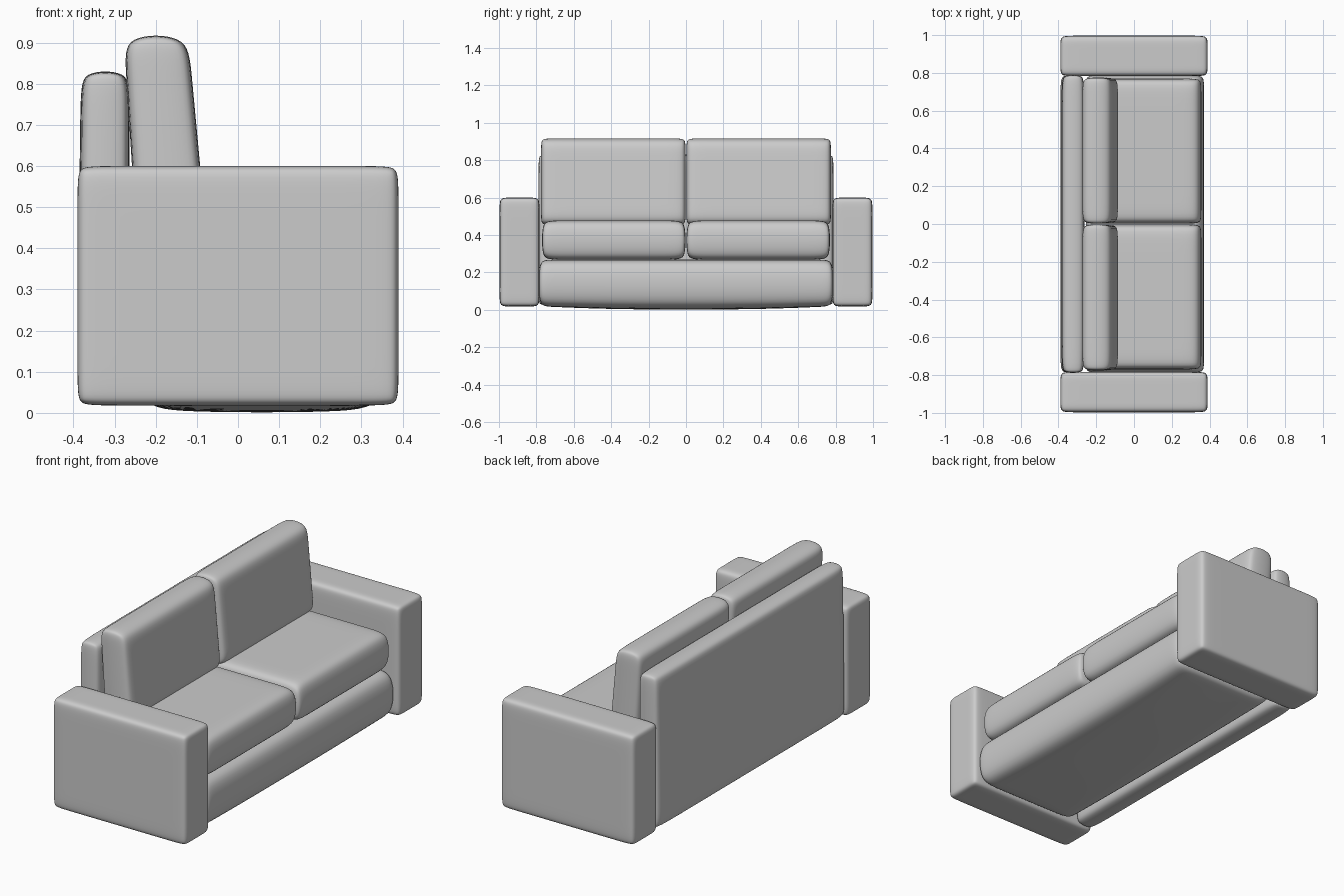
import bpy, bmesh
from mathutils import Vector

if "Cube" in bpy.data.objects:
    bpy.data.objects.remove(bpy.data.objects["Cube"])


def pad(name, lo, hi, inset, shape=None, extra_y=()):
    """Soft block: a cube with holding loops (inset per axis, 0 = fully round) and subdivision."""
    bm = bmesh.new()
    bmesh.ops.create_cube(bm, size=1)
    for v in bm.verts:
        v.co = Vector([(lo[i] + hi[i]) / 2 + v.co[i] * (hi[i] - lo[i]) for i in range(3)])
    cuts = []
    for axis in range(3):
        if inset[axis]:
            cuts += [(axis, lo[axis] + inset[axis]), (axis, hi[axis] - inset[axis])]
    cuts += [(1, y) for y in extra_y]
    for axis, pos in cuts:
        normal = Vector((0, 0, 0))
        normal[axis] = 1
        bmesh.ops.bisect_plane(bm, geom=bm.verts[:] + bm.edges[:] + bm.faces[:],
                               plane_co=normal * pos, plane_no=normal, dist=1e-5)
    if shape:
        for v in bm.verts:
            shape(v.co)
    bmesh.ops.recalc_face_normals(bm, faces=bm.faces)
    for f in bm.faces:
        f.smooth = True
    mesh = bpy.data.meshes.new(name)
    bm.to_mesh(mesh)
    bm.free()
    obj = bpy.data.objects.new(name, mesh)
    bpy.context.collection.objects.link(obj)
    sub = obj.modifiers.new("Subdivision", 'SUBSURF')
    sub.levels = sub.render_levels = 3
    return obj


def sag(co):
    # underside of the base hangs lower in the middle
    if co.z < 0.1 and abs(co.y) < 0.5 and -0.2 < co.x < 0.33:
        co.z = 0.0


def lean(co):
    # back cushions taper and tilt backwards
    t = (co.z - 0.45) / 0.47
    co.x = -0.163 - 0.037 * t + (co.x + 0.17) * (1 - 0.08 * t)


def lean_back(co):
    # backrest narrows slightly to the top
    t = co.z / 0.83
    co.x += 0.010 * t if co.x < -0.33 else 0.002 * t


# Base and backrest
pad("base", (-0.26, -0.79, 0.018), (0.375, 0.79, 0.268), (0.11, 0.045, 0), sag, (-0.38, 0.38))
pad("backrest", (-0.392, -0.79, 0.022), (-0.265, 0.79, 0.832), (0, 0.045, 0.06), lean_back)

# Arms and cushions, one per side
for side, s in (("left", -1), ("right", 1)):
    def span(a, b):
        return sorted((s * a, s * b))
    y0, y1 = span(0.783, 0.997)
    pad("arm_" + side, (-0.39, y0, 0.018), (0.39, y1, 0.60), (0.055, 0.055, 0.055))
    y0, y1 = span(0.0, 0.772)
    pad("seat_cushion_" + side, (-0.26, y0, 0.268), (0.36, y1, 0.478), (0.085, 0.05, 0))
    y0, y1 = span(0.0, 0.777)
    pad("back_cushion_" + side, (-0.255, y0, 0.45), (-0.085, y1, 0.92), (0, 0.04, 0.08), lean)
